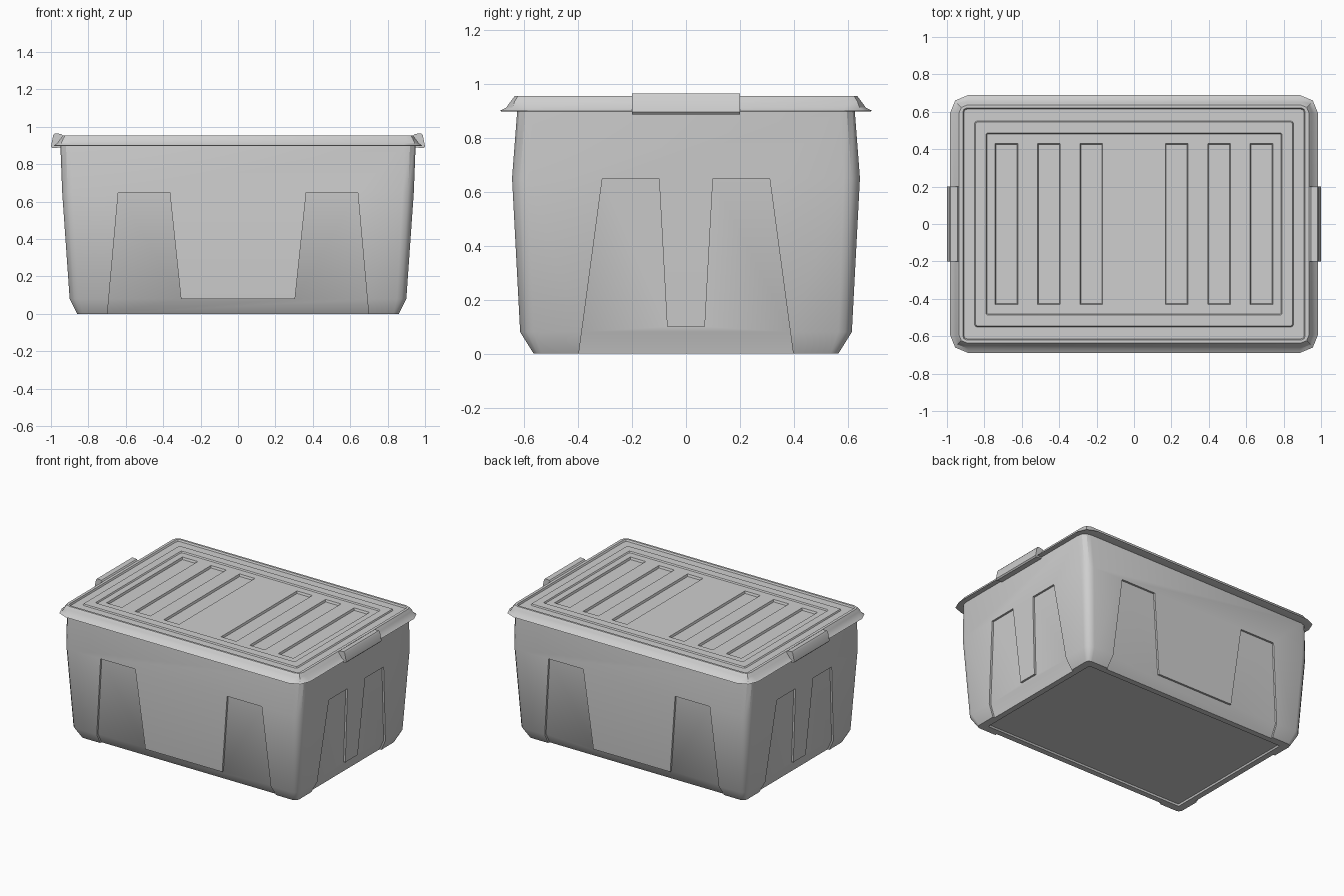
import bpy, bmesh, math
from mathutils import Matrix, Vector

if "Cube" in bpy.data.objects:
    bpy.data.objects.remove(bpy.data.objects["Cube"])

grey = bpy.data.materials.new("grey plastic")
grey.diffuse_color = (0.62, 0.62, 0.62, 1)
grey.use_nodes = True
grey.node_tree.nodes["Principled BSDF"].inputs["Base Color"].default_value = grey.diffuse_color


def finish(bm, name):
    bmesh.ops.recalc_face_normals(bm, faces=bm.faces)
    me = bpy.data.meshes.new(name)
    bm.to_mesh(me)
    bm.free()
    me.materials.append(grey)
    ob = bpy.data.objects.new(name, me)
    bpy.context.collection.objects.link(ob)
    return ob


def smooth(ob, angle=30):
    bpy.ops.object.select_all(action='DESELECT')
    ob.select_set(True)
    bpy.context.view_layer.objects.active = ob
    bpy.ops.object.shade_smooth_by_angle(angle=math.radians(angle))


def ring(bm, hx, hy, z, r, n):
    """Rounded rectangle of vertices."""
    out = []
    for k, (sx, sy) in enumerate([(1, 1), (-1, 1), (-1, -1), (1, -1)]):
        for i in range(n + 1):
            a = math.pi / 2 * (k + i / n)
            out.append(bm.verts.new((sx * (hx - r) + r * math.cos(a),
                                     sy * (hy - r) + r * math.sin(a), z)))
    return out


def loft(name, levels, n=3):
    """Skin of stacked rounded rectangles, closed at both ends."""
    bm = bmesh.new()
    rings = [ring(bm, *lv, n) for lv in levels]
    for a, b in zip(rings, rings[1:]):
        for i in range(len(a)):
            j = (i + 1) % len(a)
            bm.faces.new((a[i], a[j], b[j], b[i]))
    bm.faces.new(rings[0])
    bm.faces.new(rings[-1])
    return finish(bm, name)


def prism(name, near, far, turn=0):
    """Solid between two matching outlines, turned about z."""
    bm = bmesh.new()
    mat = Matrix.Rotation(turn, 4, 'Z')
    a = [bm.verts.new(mat @ Vector(p)) for p in near]
    b = [bm.verts.new(mat @ Vector(p)) for p in far]
    bm.faces.new(a)
    bm.faces.new(b)
    for i in range(len(a)):
        j = (i + 1) % len(a)
        bm.faces.new((a[i], a[j], b[j], b[i]))
    return finish(bm, name)


def boolean(ob, others, operation='DIFFERENCE'):
    for c in others:
        m = ob.modifiers.new("boolean", 'BOOLEAN')
        m.operation, m.solver, m.object = operation, 'EXACT', c
        bpy.context.view_layer.objects.active = ob
        bpy.ops.object.modifier_apply(modifier=m.name)
        bpy.data.objects.remove(c)


def walls(d):
    """Tub wall levels, moved inwards by d."""
    return [(0.86 - d, 0.565 - d, d * 0.1, 0.03), (0.90 - d, 0.615 - d, 0.08, 0.05),
            (0.94 - d, 0.645 - d, 0.65, 0.06), (0.95 - d, 0.625 - d, 0.91 - d, 0.06)]


# tub, with a shallow sunken panel underneath
tub = loft("tub", [(0.80, 0.505, 0.012, 0.01), (0.805, 0.51, 0, 0.01)] + walls(0))


# shallow wall recesses: two tall bays joined by a low strip, on each side
def recess(x0, x1, x2, x3, low, turn):
    right = [(x0, -0.02), (x1, 0.65), (x2, 0.65), (x3, low)]
    outline = right + [(-x, z) for x, z in reversed(right)]
    return prism("recess_cutter", [(x, -0.45, z) for x, z in outline],
                 [(x, -1.3, z) for x, z in outline], turn)


cutters = []
for turn in (0, math.pi / 2, math.pi, -math.pi / 2):
    shape = ((0.40, 0.31, 0.10, 0.07, 0.10) if abs(turn) == math.pi / 2
             else (0.70, 0.64, 0.365, 0.305, 0.08))
    c = recess(*shape, turn)
    # keep only the part of the cutter outside the recessed wall
    core = loft("core", [(0.70, 0.40, -0.1, 0.03)] + walls(0.014))
    core.data.transform(Matrix.Translation((0, 0, 0)))
    for v in core.data.vertices:
        if v.co.z < -0.05:
            v.co.x *= 0.846 / 0.70
            v.co.y *= 0.551 / 0.40
    boolean(c, [core])
    cutters.append(c)
boolean(tub, cutters)
smooth(tub)

# lid with flared rim and stepped top
lid = loft("lid", [(0.93, 0.61, 0.90, 0.06), (0.975, 0.68, 0.897, 0.1),
                   (0.985, 0.69, 0.90, 0.1), (0.968, 0.667, 0.912, 0.08),
                   (0.95, 0.65, 0.935, 0.05), (0.935, 0.635, 0.955, 0.04),
                   (0.915, 0.62, 0.955, 0.02), (0.91, 0.615, 0.943, 0.02),
                   (0.852, 0.55, 0.943, 0.012), (0.847, 0.545, 0.952, 0.01),
                   (0.792, 0.487, 0.952, 0.01), (0.787, 0.482, 0.943, 0.01)], n=2)

# six slots sunk into the lid
slots = []
box = [(-1, -1), (1, -1), (1, 1), (-1, 1)]
for s in (-1, 1):
    for x in (0.228, 0.455, 0.682):
        slots.append(prism("slot_cutter",
                           [(s * x + 0.056 * u, 0.425 * v, 0.928) for u, v in box],
                           [(s * x + 0.066 * u, 0.437 * v, 0.96) for u, v in box]))
boolean(lid, slots)
smooth(lid)

# end clips hooked over the rim
profile = [(0.935, 0.95), (0.945, 0.962), (0.98, 0.965), (0.988, 0.955),
           (1.0, 0.895), (0.992, 0.886), (0.94, 0.89)]
for name, turn in (("right_clip", 0), ("left_clip", math.pi)):
    clip = prism(name, [(x, -0.2, z) for x, z in profile],
                 [(x, 0.2, z) for x, z in profile], turn)
    smooth(clip)
